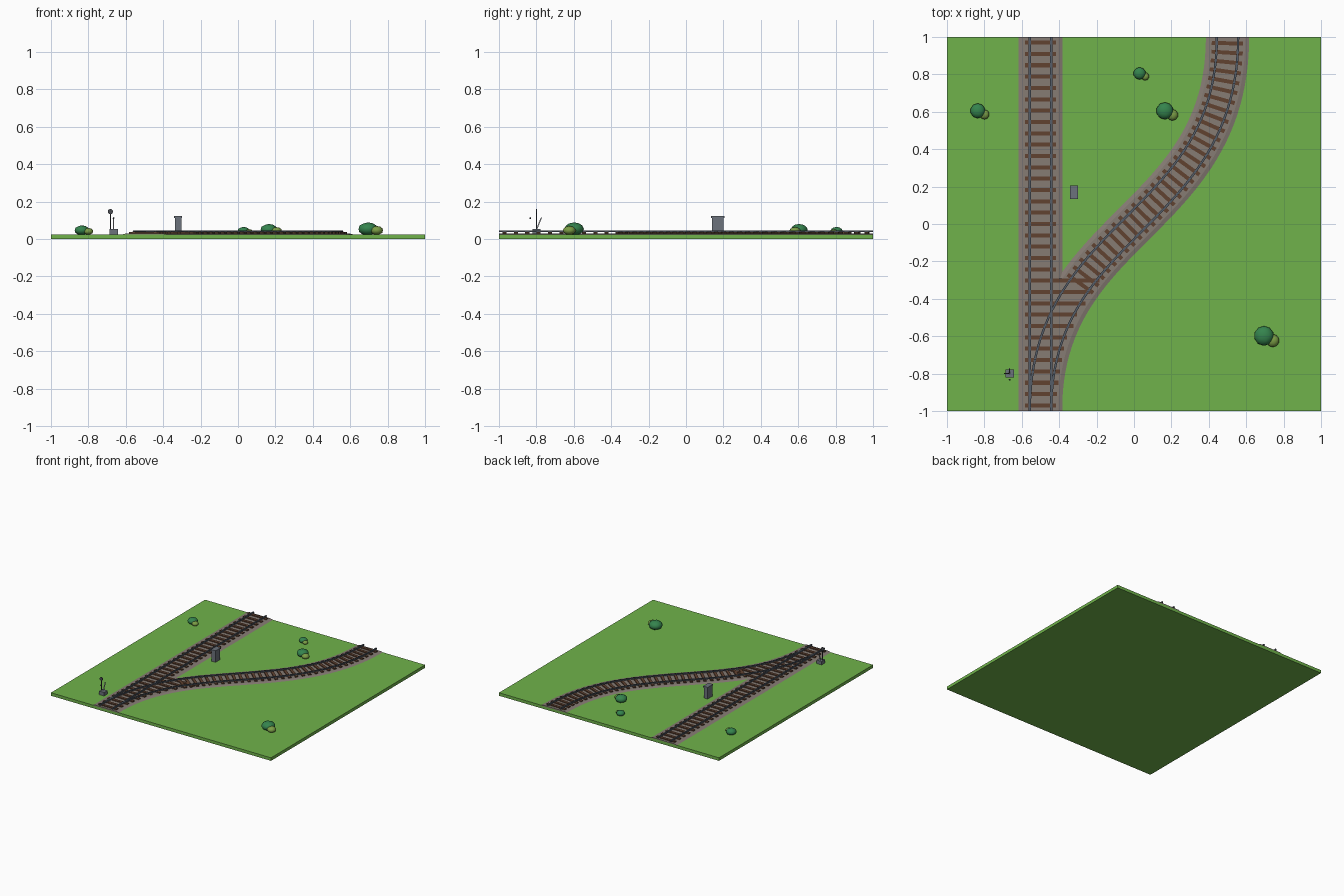
import bpy, bmesh, math
from mathutils import Vector, Matrix

cube = bpy.data.objects.get("Cube")
if cube:
    bpy.data.objects.remove(cube)

GROUND = 0.025
BED_TOP = 0.031
TIE_TOP = 0.038
RAIL_TOP = 0.047
GAUGE = 0.057       # half distance between rails
TIE_HALF = 0.084


def material(name, r, g, b):
    m = bpy.data.materials.new(name)
    m.use_nodes = True
    m.diffuse_color = (r, g, b, 1)
    m.node_tree.nodes["Principled BSDF"].inputs["Base Color"].default_value = (r, g, b, 1)
    return m


grass = material("grass green", 0.16, 0.45, 0.07)
gravel = material("gravel grey", 0.24, 0.20, 0.175)
wood = material("sleeper brown", 0.12, 0.055, 0.03)
steel = material("rail steel", 0.09, 0.11, 0.14)
cabinet_grey = material("cabinet grey", 0.15, 0.17, 0.20)
dark_grey = material("dark grey", 0.07, 0.075, 0.085)
light_steel = material("light steel", 0.45, 0.47, 0.50)
dark_leaf = material("dark leaf green", 0.035, 0.23, 0.075)
light_leaf = material("light leaf green", 0.20, 0.34, 0.06)


def finish(name, bm, mat, smooth=False):
    bmesh.ops.recalc_face_normals(bm, faces=bm.faces)
    mesh = bpy.data.meshes.new(name)
    bm.to_mesh(mesh)
    bm.free()
    mesh.materials.append(mat)
    if smooth:
        mesh.shade_smooth()
    obj = bpy.data.objects.new(name, mesh)
    bpy.context.collection.objects.link(obj)
    return obj


def add_box(bm, centre, size, angle=0, axis='Z'):
    mat = (Matrix.Translation(centre) @ Matrix.Rotation(angle, 4, axis)
           @ Matrix.Diagonal((*size, 1)))
    bmesh.ops.create_cube(bm, size=1, matrix=mat)


def box(name, mat, centre, size, angle=0, axis='Z'):
    bm = bmesh.new()
    add_box(bm, centre, size, angle, axis)
    return finish(name, bm, mat)


def sweep(name, mat, path, section):
    """Sweep a closed (sideways, height) section along (point, tangent) pairs."""
    bm = bmesh.new()
    rings = []
    for p, t in path:
        side = Vector((t.y, -t.x))
        rings.append([bm.verts.new((*(p + side * s), z)) for s, z in section])
    n = len(section)
    for a, b in zip(rings, rings[1:]):
        for i in range(n):
            j = (i + 1) % n
            bm.faces.new((a[i], a[j], b[j], b[i]))
    bm.faces.new(rings[0])
    bm.faces.new(rings[-1])
    return finish(name, bm, mat)


# Track centre lines
def branch_point(t):
    p = Vector((-0.5 + 3 * t**2 - 2 * t**3, t**3 - (1 - t)**3))
    d = Vector((6 * t * (1 - t), 3 * (1 - t)**2 + 3 * t**2))
    return p, d.normalized()


STEPS = 48
branch = [branch_point(i / STEPS) for i in range(STEPS + 1)]
up = Vector((0, 1))
straight = [(Vector((-0.5, -1)), up), (Vector((-0.5, 1)), up)]


def bed_section(top):
    return [(-0.135, GROUND - 0.005), (-0.095, top), (0.095, top), (0.135, GROUND - 0.005)]


def rail_section(offset):
    half = [(0.006, TIE_TOP - 0.001), (0.006, TIE_TOP + 0.002), (0.003, TIE_TOP + 0.003),
            (0.0045, RAIL_TOP - 0.003), (0.0045, RAIL_TOP)]
    outline = half + [(-x, z) for x, z in reversed(half)]
    return [(offset + x, z) for x, z in outline]


# Ground slab
box("ground", grass, (0, 0, GROUND / 2), (2, 2, GROUND))

# Gravel beds and rails
for label, path, top in (("straight", straight, BED_TOP), ("branch", branch, BED_TOP - 0.0006)):
    sweep(label + "_gravel_bed", gravel, path, bed_section(top))
    for side, offset in (("left", GAUGE), ("right", -GAUGE)):
        sweep(f"{label}_{side}_rail", steel, path, rail_section(offset))

# Sleepers of the straight track, lengthened under the turnout
tie_mid = (BED_TOP + TIE_TOP) / 2 - 0.001
tie_height = TIE_TOP - BED_TOP + 0.002
TURNOUT_END = -0.3
bm = bmesh.new()
COUNT = 33
for i in range(COUNT):
    y = -1 + (i + 0.5) * 2 / COUNT
    right_end = -0.5 + TIE_HALF
    if y < TURNOUT_END:
        nearest = min(branch, key=lambda b: abs(b[0].y - y))
        right_end = nearest[0].x + TIE_HALF
    left_end = -0.5 - TIE_HALF
    add_box(bm, ((left_end + right_end) / 2, y, tie_mid),
            (right_end - left_end, 0.022, tie_height))
finish("straight_sleepers", bm, wood)

# Sleepers of the branch, evenly spaced along the curve
bm = bmesh.new()
travelled, last = 0.05, None
FINE = 1500
for i in range(FINE):
    p, d = branch_point(i / FINE)
    if p.y < TURNOUT_END - 0.02 or p.y > 0.985:
        continue
    if last is not None:
        travelled += (p - last).length
    last = p
    if travelled >= 0.05:
        travelled -= 0.05
        add_box(bm, (p.x, p.y, tie_mid), (2 * TIE_HALF, 0.021, tie_height - 0.0006),
                math.atan2(d.y, d.x) - math.pi / 2)
finish("branch_sleepers", bm, wood)

# Trackside cabinet
box("cabinet_body", cabinet_grey, (-0.32, 0.17, 0.07), (0.034, 0.06, 0.09))
box("cabinet_roof", cabinet_grey, (-0.32, 0.17, 0.118), (0.042, 0.07, 0.01))


# Switch stand with round target and hand lever
def round_part(name, mat, centre, radius, depth, axis='Z'):
    bm = bmesh.new()
    turn = Matrix.Rotation(math.pi / 2, 4, 'X') if axis == 'Y' else Matrix()
    bmesh.ops.create_cone(bm, cap_ends=True, segments=12, radius1=radius, radius2=radius,
                          depth=depth, matrix=Matrix.Translation(centre) @ turn)
    return finish(name, bm, mat)


box("switch_stand_base", cabinet_grey, (-0.665, -0.8, 0.039), (0.046, 0.044, 0.03))
round_part("target_post", dark_grey, (-0.682, -0.8, 0.095), 0.003, 0.1)
round_part("target_disc", dark_grey, (-0.682, -0.8, 0.147), 0.014, 0.006, 'Y')
box("hand_lever", light_steel, (-0.665, -0.787, 0.08), (0.006, 0.006, 0.075),
    math.radians(-22), 'X')


# Bushes
def ball(name, mat, x, y, z, radius, squash):
    bm = bmesh.new()
    bmesh.ops.create_icosphere(bm, subdivisions=2, radius=radius, matrix=Matrix.Translation(
        (x, y, z)) @ Matrix.Diagonal((1, 1, squash, 1)))
    return finish(name, bm, mat, smooth=True)


ball("lever_knob", dark_grey, -0.665, -0.833, 0.112, 0.005, 1)
bushes = [(-0.835, 0.605, 0.04), (0.03, 0.805, 0.033), (0.165, 0.605, 0.046),
          (0.695, -0.598, 0.053)]
for i, (x, y, r) in enumerate(bushes, 1):
    ball(f"bush_{i}_large", dark_leaf, x, y, GROUND + 0.55 * r, r, 0.66)
    small = 0.66 * r
    ball(f"bush_{i}_small", light_leaf, x + 0.88 * r, y - 0.48 * r,
         GROUND + 0.6 * small, small, 0.68)
